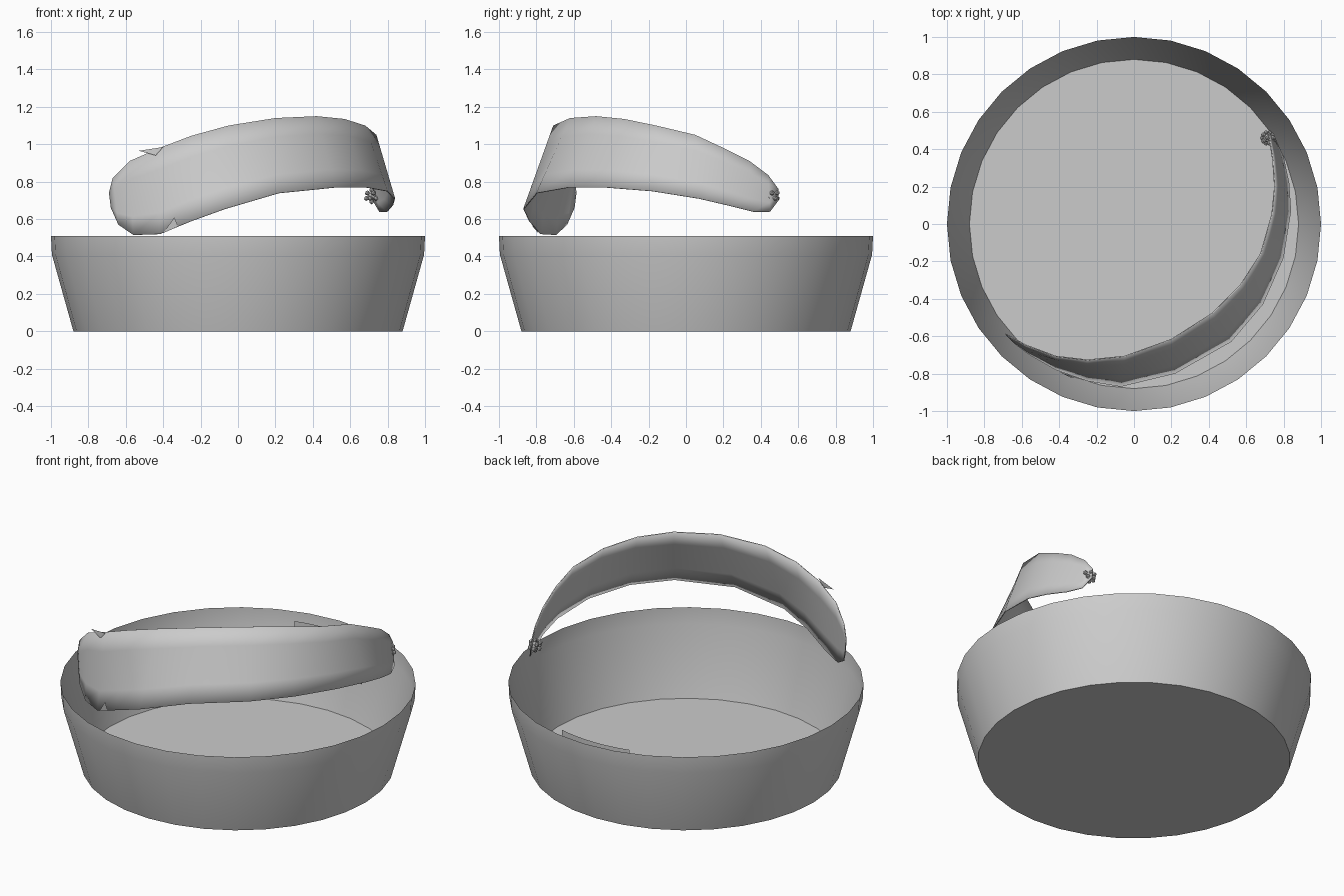
import bpy, bmesh, math
from mathutils import Vector, Matrix

if "Cube" in bpy.data.objects:
    bpy.data.objects.remove(bpy.data.objects["Cube"])

grey = bpy.data.materials.new("plain grey")
grey.diffuse_color = (0.6, 0.6, 0.6, 1)
grey.use_nodes = True
grey.node_tree.nodes["Principled BSDF"].inputs["Base Color"].default_value = grey.diffuse_color


def add_object(name, bm, angle=None):
    mesh = bpy.data.meshes.new(name)
    bm.to_mesh(mesh)
    bm.free()
    mesh.materials.append(grey)
    ob = bpy.data.objects.new(name, mesh)
    bpy.context.collection.objects.link(ob)
    if angle:
        bpy.ops.object.select_all(action='DESELECT')
        ob.select_set(True)
        bpy.context.view_layer.objects.active = ob
        bpy.ops.object.shade_smooth_by_angle(angle=math.radians(angle))
    return ob


def loft(bm, rows, closed=False):
    """Skin a grid of points; returns the vertex rows."""
    vs = [[bm.verts.new(p) for p in row] for row in rows]
    for a, b in zip(vs, vs[1:]):
        n = len(a)
        for i in range(n if closed else n - 1):
            j = (i + 1) % n
            bm.faces.new((a[i], a[j], b[j], b[i]))
    return vs


def arc(r, z, a0, a1, n):
    return [(r * math.cos(a0 + (a1 - a0) * i / n),
             r * math.sin(a0 + (a1 - a0) * i / n), z) for i in range(n)]


# Basket tray: thin flared wall with a short upright rim, closed floor
bm = bmesh.new()
rings = loft(bm, [arc(r, z, 0, math.tau, 32)
                  for r, z in ((0.88, 0), (0.995, 0.41), (1.0, 0.51))], closed=True)
bm.faces.new(list(reversed(rings[0])))
add_object("tray", bm, 30)

# Upright strip inside the back wall
bm = bmesh.new()
a0, a1 = math.radians(104.6), math.radians(75.4)
loft(bm, [arc(0.915, z, a0, a1 + (a1 - a0) / 8, 9) for z in (0.22, 0.49)])
add_object("inner_strip", bm, 30)

# Sweeping band: lower and upper edge, from the left tip to the right tip
lower = [(-.68, -.60, .66), (-.64, -.64, .57), (-.56, -.70, .515), (-.42, -.78, .52),
         (-.25, -.84, .59), (-.07, -.87, .655), (.22, -.80, .74), (.52, -.63, .77),
         (.69, -.43, .77), (.80, -.18, .75), (.84, .07, .71), (.83, .22, .675),
         (.80, .36, .64), (.76, .45, .64), (.725, .495, .70)]
upper = [(-.69, -.59, .74), (-.67, -.60, .82), (-.58, -.65, .91), (-.42, -.71, .98),
         (-.25, -.73, 1.045), (-.05, -.71, 1.10), (.20, -.62, 1.14), (.42, -.48, 1.15),
         (.57, -.33, 1.135), (.68, -.16, 1.10), (.74, .05, 1.05), (.755, .20, .98),
         (.745, .34, .91), (.73, .44, .835), (.72, .495, .76)]
bm = bmesh.new()
loft(bm, [[Vector(lo).lerp(Vector(up), k / 4) for lo, up in zip(lower, upper)]
          for k in range(5)])
band = add_object("band", bm, 40)
solid = band.modifiers.new("thickness", 'SOLIDIFY')
solid.thickness = 0.006
solid.offset = -1

# Frayed tips on the band edges
bm = bmesh.new()
for tip in (((-.53, -.69, .965), (-.40, -.73, .985), (-.44, -.72, .94)),
            ((-.40, -.79, .525), (-.34, -.82, .61), (-.32, -.82, .56))):
    bm.faces.new([bm.verts.new(p) for p in tip])
add_object("frayed_tips", bm)

# Bead cluster at the right end of the band
bm = bmesh.new()
centre = Vector((0.715, 0.46, 0.725))
core = bmesh.new()
bmesh.ops.create_icosphere(core, subdivisions=1, radius=0.032)
spots = [v.co.copy() for v in core.verts]
core.free()
bmesh.ops.create_icosphere(bm, subdivisions=1, radius=0.026,
                           matrix=Matrix.Translation(centre))
for p in spots:
    bmesh.ops.create_icosphere(bm, subdivisions=1, radius=0.014,
                               matrix=Matrix.Translation(centre + p))
add_object("bead_cluster", bm)
